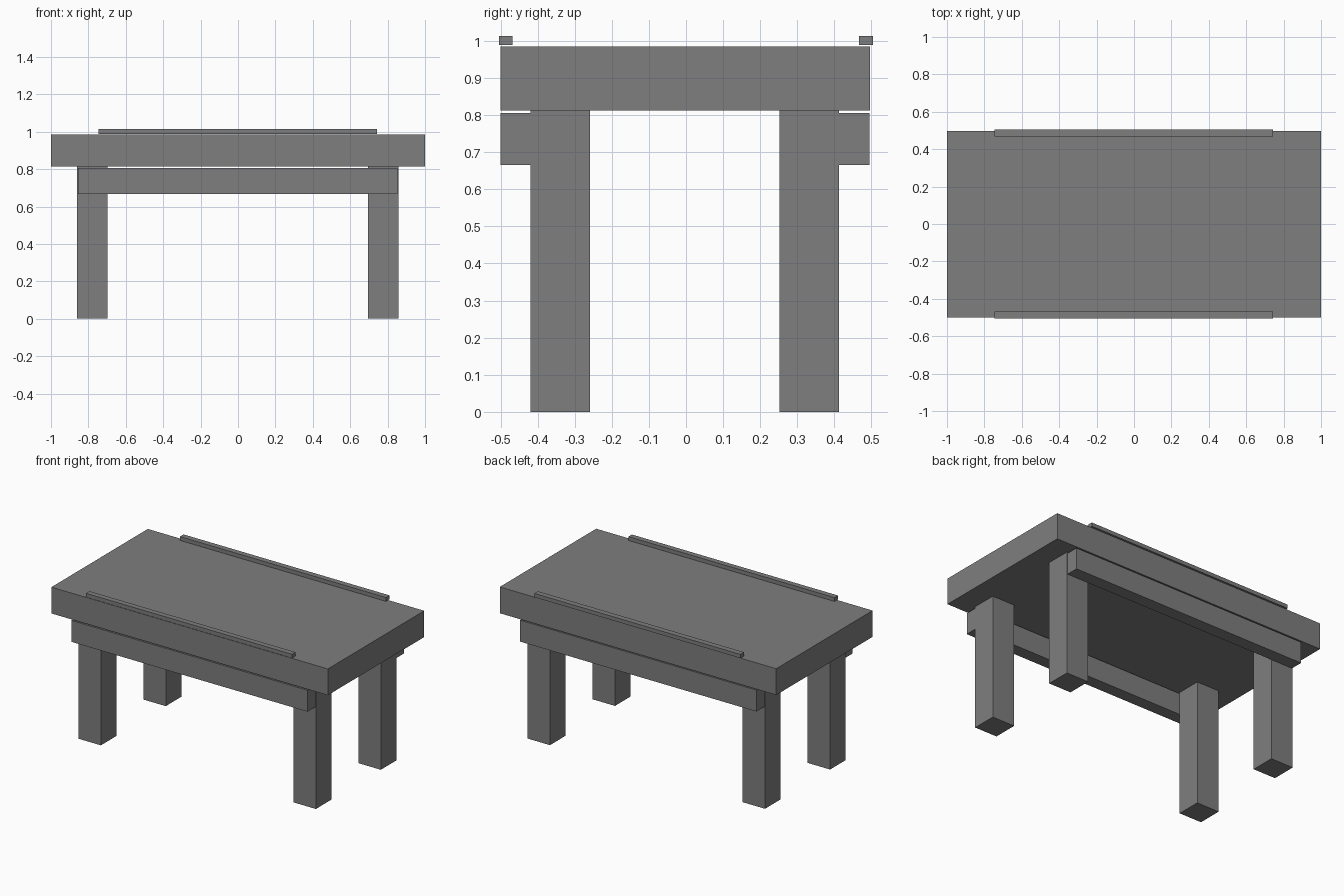
import bpy

if "Cube" in bpy.data.objects:
    bpy.data.objects.remove(bpy.data.objects["Cube"])

# One plain grey for the whole table
grey = bpy.data.materials.new("plain grey")
grey.diffuse_color = (0.21, 0.21, 0.21, 1.0)
grey.use_nodes = True
grey.node_tree.nodes["Principled BSDF"].inputs["Base Color"].default_value = grey.diffuse_color


def box(name, x, y, z):
    """Axis-aligned box from (min, max) ranges."""
    bpy.ops.mesh.primitive_cube_add(size=1, location=[(a + b) / 2 for a, b in (x, y, z)])
    ob = bpy.context.object
    ob.name = name
    ob.scale = [b - a for a, b in (x, y, z)]
    bpy.ops.object.transform_apply(location=False, rotation=False, scale=True)
    ob.data.materials.append(grey)
    return ob


# Thick table top
box("table_top", (-1.0, 1.0), (-0.5, 0.496), (0.813, 0.985))

# Four square legs
for side, x in (("left", (-0.861, -0.699)), ("right", (0.695, 0.857))):
    for end, y in (("front", (-0.419, -0.259)), ("back", (0.252, 0.413))):
        box(f"{end}_{side}_leg", x, y, (0.0, 0.813))

# Long aprons on the outer faces of the legs, just under the top
for end, y in (("front", (-0.5, -0.419)), ("back", (0.413, 0.495))):
    box(f"{end}_apron", (-0.856, 0.853), y, (0.666, 0.806))

# Thin rails along the long edges of the top
for end, y in (("front", (-0.504, -0.468)), ("back", (0.467, 0.504))):
    box(f"{end}_rail", (-0.747, 0.744), y, (0.989, 1.014))
